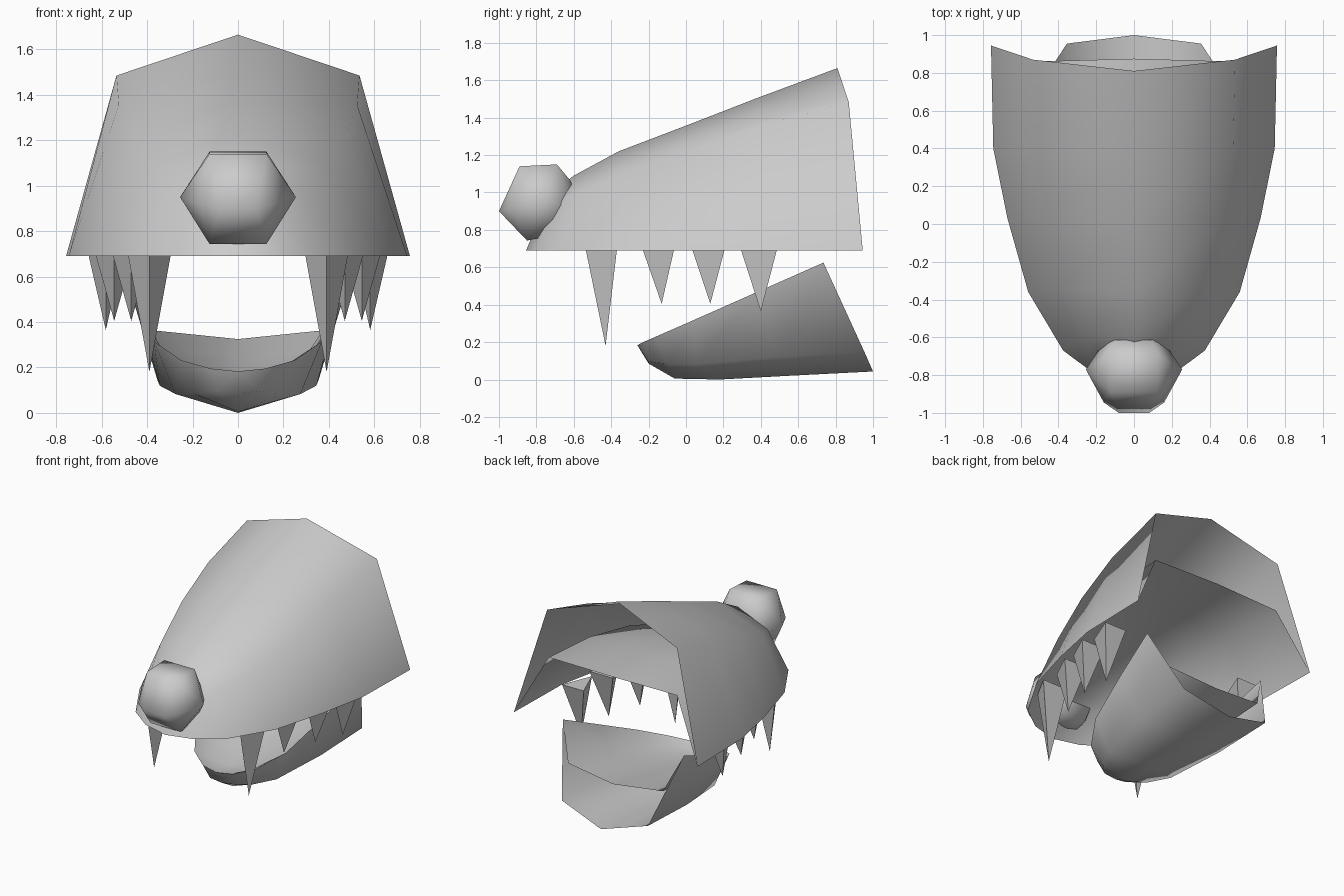
import bpy, bmesh, math

if "Cube" in bpy.data.objects:
    bpy.data.objects.remove(bpy.data.objects["Cube"])


def finish(name, bm, smooth=True):
    bmesh.ops.remove_doubles(bm, verts=bm.verts, dist=0.0005)
    bmesh.ops.recalc_face_normals(bm, faces=bm.faces)
    me = bpy.data.meshes.new(name)
    bm.to_mesh(me)
    bm.free()
    ob = bpy.data.objects.new(name, me)
    bpy.context.collection.objects.link(ob)
    if smooth:
        bpy.ops.object.select_all(action='DESELECT')
        ob.select_set(True)
        bpy.context.view_layer.objects.active = ob
        bpy.ops.object.shade_smooth_by_angle(angle=math.radians(65))
    return ob


def add_sheet(bm, sections):
    """Skin half sections (rim, shoulder, middle), mirrored across x."""
    rows = []
    for rim, side, mid in sections:
        pts = [rim, side, mid] + [(-p[0], p[1], p[2]) for p in (side, rim)]
        rows.append([bm.verts.new(p) for p in pts])
    for a, b in zip(rows, rows[1:]):
        for i in range(4):
            bm.faces.new((a[i], a[i + 1], b[i + 1], b[i]))


R = 0.69  # height of the upper rim

# Upper jaw: outer snout and the lower, flat palate sharing its rim
upper = [
    ((.757, .945, R), (.535, .87, 1.485), (0, .81, 1.665)),
    ((.745, .40, R), (.525, .40, 1.355), (0, .38, 1.505)),
    ((.67, .03, R), (.475, .02, 1.225), (0, .02, 1.365)),
    ((.56, -.36, R), (.39, -.34, 1.09), (0, -.36, 1.22)),
    ((.375, -.67, R), (.25, -.60, .99), (0, -.60, 1.09)),
    ((.20, -.80, R), (.12, -.72, .92), (0, -.69, 1.02)),
    ((0, -.855, R), (0, -.80, .82), (0, -.74, .95)),
]
palate = []
for (rim, s, m), k in zip(upper, (.55, .62, .68, .71, .70, .65, .60)):
    z = R + k * (s[2] - R)
    y = s[1] - .01 if s[1] > 0 else s[1] * .95
    palate.append((rim, (s[0] * .99, y, z), (0, y + .015, z + .005)))
bm = bmesh.new()
add_sheet(bm, upper)
add_sheet(bm, palate)
finish("upper_jaw", bm)

# Lower jaw: outer shell and mouth floor sharing its rim
lower = [
    ((.50, .735, .625), (.355, .955, .145), (0, 1.0, .043)),
    ((.44, .38, .468), (.345, .48, .12), (0, .55, .02)),
    ((.37, .035, .315), (.275, .06, .083), (0, .18, 0)),
    ((.25, -.155, .232), (.19, -.10, .083), (0, -.06, .005)),
    ((.12, -.24, .195), (.09, -.20, .096), (0, -.20, .085)),
    ((0, -.26, .183), (0, -.26, .183), (0, -.26, .183)),
]
floor_in = [((.39, .83, .365), (0, .86, .325)), ((.34, .42, .29), (0, .45, .245)),
            ((.28, .08, .22), (0, .12, .19)), ((.18, -.10, .19), (0, -.08, .165)),
            ((.08, -.20, .175), (0, -.21, .165)), ((0, -.26, .183), (0, -.26, .183))]
bm = bmesh.new()
add_sheet(bm, lower)
add_sheet(bm, [(o[0], s, m) for o, (s, m) in zip(lower, floor_in)])
finish("lower_jaw", bm)

# Nose: faceted ball
bm = bmesh.new()
half = [(.255, -.77, .95), (.16, -.945, .92), (.08, -1.0, .90), (.125, -.89, 1.14),
        (.125, -.69, 1.15), (.09, -.615, 1.06), (.125, -.85, .743),
        (.125, -.67, .78), (.14, -.595, .92)]
for x, y, z in half:
    bm.verts.new((x, y, z))
    bm.verts.new((-x, y, z))
bm.verts.new((0, -.63, 1.07))
bmesh.ops.convex_hull(bm, input=bm.verts)
finish("nose", bm)

# Teeth: three-sided spikes (x, front y, back y, tip y, tip z, half width),
# sized at the rim and extended up into the jaw
teeth = [(.39, -.535, -.37, -.43, .18, .093), (.47, -.23, -.065, -.13, .405, .08),
         (.545, .035, .205, .13, .405, .08), (.582, .295, .485, .40, .365, .075)]
ROOT = .75
for side, label in ((1, "right"), (-1, "left")):
    for i, (x, y0, y1, yt, zt, w) in enumerate(teeth):
        g = (ROOT - zt) / (R - zt)
        y0, y1, w = yt + (y0 - yt) * g, yt + (y1 - yt) * g, w * g
        x *= side
        bm = bmesh.new()
        base = [bm.verts.new(p) for p in ((x, y0, ROOT), (x + w, y1, ROOT), (x - w, y1, ROOT))]
        tip = bm.verts.new((x, yt, zt))
        bm.faces.new(base)
        for k in range(3):
            bm.faces.new((base[k], base[(k + 1) % 3], tip))
        finish(f"tooth_{label}_{i + 1}", bm, smooth=False)
